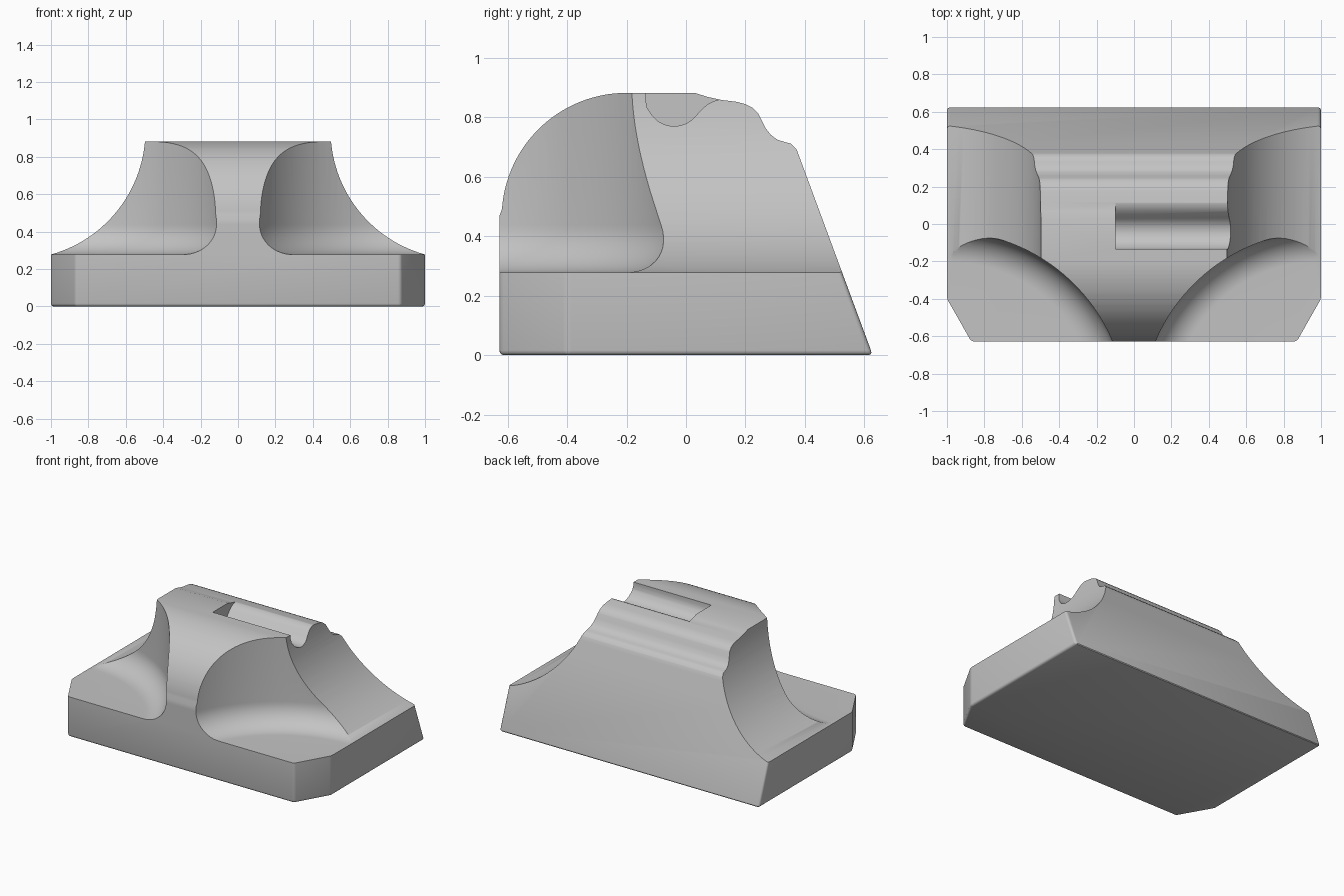
import bpy, bmesh, math
from mathutils import Vector

if "Cube" in bpy.data.objects:
    bpy.data.objects.remove(bpy.data.objects["Cube"])


def arc(cx, cy, r, a0, a1, n):
    """Points on a circular arc, angles in degrees."""
    return [(cx + r * math.cos(math.radians(a0 + (a1 - a0) * i / n)),
             cy + r * math.sin(math.radians(a0 + (a1 - a0) * i / n))) for i in range(n + 1)]


def finish(bm, name):
    bmesh.ops.recalc_face_normals(bm, faces=bm.faces)
    me = bpy.data.meshes.new(name)
    bm.to_mesh(me)
    bm.free()
    ob = bpy.data.objects.new(name, me)
    bpy.context.collection.objects.link(ob)
    return ob


def prism(name, profile, place, lo, hi):
    """Extrude a closed profile between lo and hi; place maps (u, v, t) to xyz."""
    bm = bmesh.new()
    a = [bm.verts.new(place(u, v, lo)) for u, v in profile]
    b = [bm.verts.new(place(u, v, hi)) for u, v in profile]
    n = len(a)
    bm.faces.new(a)
    bm.faces.new(b[::-1])
    for i in range(n):
        j = (i + 1) % n
        bm.faces.new((a[i], b[i], b[j], a[j]))
    return finish(bm, name)


def lathe(name, profile, cx, cy, steps=128):
    """Revolve an (r, z) profile that starts and ends on the axis."""
    bm = bmesh.new()
    bot = bm.verts.new((cx, cy, profile[0][1]))
    top = bm.verts.new((cx, cy, profile[-1][1]))
    rings = []
    for r, z in profile[1:-1]:
        rings.append([bm.verts.new((cx + r * math.cos(2 * math.pi * k / steps),
                                    cy + r * math.sin(2 * math.pi * k / steps), z))
                      for k in range(steps)])
    bm.faces.new(rings[0])
    bm.faces.new(rings[-1])
    bm.verts.remove(bot)
    bm.verts.remove(top)
    for p, q in zip(rings, rings[1:]):
        for k in range(steps):
            m = (k + 1) % steps
            bm.faces.new((p[k], p[m], q[m], q[k]))
    return finish(bm, name)


def along_x(u, v, t):
    return (t, u, v)


def along_y(u, v, t):
    return (u, t, v)


# Block with clipped front corners, sloped back and softened edges
H, D, SLOPE = 1.2, 0.628, 0.37
plan = [(-0.87, -D), (0.87, -D), (1, -0.4), (1, D), (-1, D), (-1, -0.4)]
bm = bmesh.new()
low = [bm.verts.new((x, y, 0)) for x, y in plan]
high = [bm.verts.new((x, y - (SLOPE * H if y > 0 else 0), H)) for x, y in plan]
bm.faces.new(low)
bm.faces.new(high)
for i in range(6):
    j = (i + 1) % 6
    bm.faces.new((low[i], low[j], high[j], high[i]))
bmesh.ops.recalc_face_normals(bm, faces=bm.faces)
edges = [e for e in bm.edges if min(v.co.z for v in e.verts) < 0.01]
bmesh.ops.bevel(bm, geom=edges, offset=0.016, segments=3, profile=0.5, affect='EDGES')
body = finish(bm, "stand_body")

# Side silhouette: domed front, flat top, stepped back
side = [(-0.9, -0.2), (-0.9, 0.4), (-0.645, 0.42)]
side += arc(-0.2, 0.462, 0.42, 176, 90, 28)
side += [(0.03, 0.882), (0.07, 0.869), (0.12, 0.858), (0.17, 0.852), (0.2, 0.844),
         (0.225, 0.831), (0.243, 0.812), (0.256, 0.787), (0.268, 0.763), (0.285, 0.741),
         (0.308, 0.724), (0.335, 0.716), (0.353, 0.711), (0.366, 0.698), (0.9, 0.1), (0.9, -0.2)]
side_shape = prism("side_shape", side, along_x, -1.3, 1.3)

# Front silhouette: flanks sweeping out in hollow curves
right = arc(1.183, 0.941, 0.688, 181, 262, 32)
right = [(0.495, 1.3)] + right + [(1.3, 0.2), (1.3, -0.2)]
front_shape = prism("front_shape", right + [(-x, z) for x, z in right[::-1]], along_y, -1.1, 1.1)

# Two round pockets with filleted floors
pocket = [(0, 0.278), (0.80, 0.278)] + arc(0.80, 0.438, 0.16, -84, 0, 12) + [(0.96, 1.4), (0, 1.4)]
pockets = [lathe("pocket_cutter", pocket, s, -1, 160) for s in (1, -1)]

# Groove across the top, open on the right side
groove = [(-0.135, 1.1), (-0.135, 0.855), (-0.13, 0.83)]
groove += arc(-0.04, 0.863, 0.093, 208, 318, 14)
groove += [(0.05, 0.823), (0.07, 0.842), (0.09, 0.853), (0.11, 0.859), (0.13, 0.8605), (0.13, 1.1)]
groove_cut = prism("groove_cutter", groove, along_x, -0.1, 0.9)

# Combine the shapes into one solid
tools = [(side_shape, 'INTERSECT'), (front_shape, 'INTERSECT')]
tools += [(p, 'DIFFERENCE') for p in pockets] + [(groove_cut, 'DIFFERENCE')]
for ob, op in tools:
    m = body.modifiers.new(ob.name, 'BOOLEAN')
    m.object, m.operation, m.solver = ob, op, 'EXACT'
    ob.hide_render = True
dg = bpy.context.evaluated_depsgraph_get()
solid = bpy.data.meshes.new_from_object(body.evaluated_get(dg))
body.modifiers.clear()
body.data = solid
for ob, _ in tools:
    bpy.data.objects.remove(ob)

# Grey finish and smooth shading
grey = bpy.data.materials.new("grey")
grey.diffuse_color = (0.55, 0.55, 0.55, 1)
grey.use_nodes = True
grey.node_tree.nodes["Principled BSDF"].inputs["Base Color"].default_value = grey.diffuse_color
body.data.materials.clear()
body.data.materials.append(grey)
bpy.ops.object.select_all(action='DESELECT')
body.select_set(True)
bpy.context.view_layer.objects.active = body
bpy.ops.object.shade_smooth_by_angle(angle=math.radians(35))
